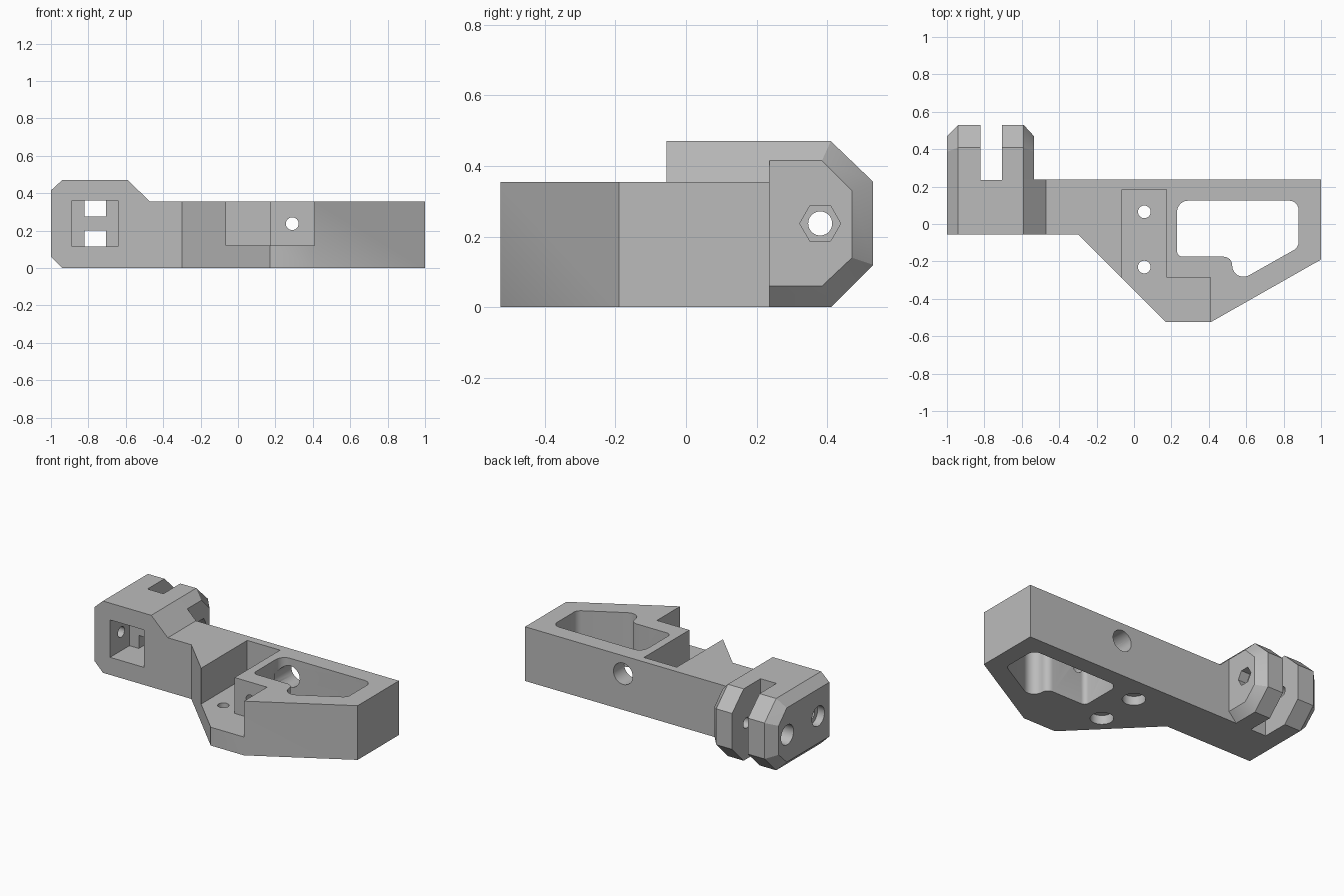
import bpy, bmesh, math
from mathutils import Vector, Matrix

cube = bpy.data.objects.get("Cube")
if cube:
    bpy.data.objects.remove(cube, do_unlink=True)

grey = bpy.data.materials.new("matte_grey")
grey.use_nodes = True
grey.diffuse_color = (0.5, 0.5, 0.5, 1)
grey.node_tree.nodes["Principled BSDF"].inputs["Base Color"].default_value = grey.diffuse_color


def make_object(name, bm):
    bmesh.ops.recalc_face_normals(bm, faces=bm.faces[:])
    mesh = bpy.data.meshes.new(name)
    bm.to_mesh(mesh)
    bm.free()
    mesh.materials.append(grey)
    obj = bpy.data.objects.new(name, mesh)
    bpy.context.collection.objects.link(obj)
    return obj


def prism(name, outline, low, high, axis="z"):
    """Extrude a 2D outline along z, or an (x, z) outline along y."""
    bm = bmesh.new()
    place = (lambda a, b: (a, b, low)) if axis == "z" else (lambda a, b: (a, low, b))
    face = bm.faces.new([bm.verts.new(place(a, b)) for a, b in outline])
    ext = bmesh.ops.extrude_face_region(bm, geom=[face])["geom"]
    shift = Vector((0, 0, high - low)) if axis == "z" else Vector((0, high - low, 0))
    bmesh.ops.translate(bm, vec=shift, verts=[g for g in ext if isinstance(g, bmesh.types.BMVert)])
    return make_object(name, bm)


def box(name, x, y, z):
    return prism(name, [(x[0], y[0]), (x[1], y[0]), (x[1], y[1]), (x[0], y[1])], *z)


def bore(name, axis, start, end, radius, centre, sides=32):
    """Round or hexagonal cutter along an axis; centre gives the other two coordinates."""
    bm = bmesh.new()
    bmesh.ops.create_cone(bm, cap_ends=True, segments=sides, radius1=radius,
                          radius2=radius, depth=end - start)
    mid = (start + end) / 2
    turn = {"x": Matrix.Rotation(math.pi / 2, 4, "Y"),
            "y": Matrix.Rotation(math.pi / 2, 4, "X"), "z": Matrix()}[axis]
    pos = list(centre)
    pos.insert("xyz".index(axis), mid)
    bmesh.ops.transform(bm, matrix=Matrix.Translation(pos) @ turn, verts=bm.verts)
    return make_object(name, bm)


def rounded(corners, steps=6):
    """Outline whose corners (x, y, radius) are replaced by arcs."""
    points = []
    for i, (x, y, r) in enumerate(corners):
        p = Vector((x, y))
        a = (Vector(corners[i - 1][:2]) - p).normalized()
        b = (Vector(corners[(i + 1) % len(corners)][:2]) - p).normalized()
        half = a.angle(b) / 2
        centre = p + (a + b).normalized() * r / math.sin(half)
        u = p + a * r / math.tan(half) - centre
        v = p + b * r / math.tan(half) - centre
        sweep = u.angle(v)
        for s in range(steps + 1):
            t = s / steps
            points.append(centre + (u * math.sin((1 - t) * sweep) + v * math.sin(t * sweep)) / math.sin(sweep))
    return [tuple(q) for q in points]


def combine(target, tool, operation):
    mod = target.modifiers.new(tool.name, "BOOLEAN")
    mod.operation = operation
    mod.solver = "EXACT"
    mod.object = tool
    bpy.context.view_layer.objects.active = target
    bpy.ops.object.modifier_apply(modifier=mod.name)
    bpy.data.objects.remove(tool, do_unlink=True)


# Main arm plate
FRONT, BACK, TOP = -0.055, 0.237, 0.355
bracket = prism("bracket_body", [(-0.8, FRONT), (-0.3, FRONT), (0.17, -0.525), (0.41, -0.525),
                                 (1, -0.19), (1, BACK), (-0.8, BACK)], 0, TOP)

# Raised shoulder sloping down to the arm
shoulder = prism("shoulder", [(-0.9, 0), (-0.47, 0), (-0.47, TOP), (-0.59, 0.47), (-0.9, 0.47)],
                 FRONT, BACK, "y")

# Chamfered clevis head, as the hull of a wide core and inset side faces
core = [(FRONT, 0), (0.41, 0), (0.53, 0.12), (0.53, TOP), (0.41, 0.47), (FRONT, 0.47)]
inset = [(FRONT, 0.06), (0.385, 0.06), (0.47, 0.14), (0.47, 0.33), (0.385, 0.415), (FRONT, 0.415)]
bm = bmesh.new()
for outline, sides in ((core, (-0.94, -0.59)), (inset, (-1, -0.535))):
    for x in sides:
        for y, z in outline:
            bm.verts.new((x, y, z))
bmesh.ops.convex_hull(bm, input=bm.verts[:])
bmesh.ops.dissolve_limit(bm, angle_limit=0.01, verts=bm.verts[:], edges=bm.edges[:])
head = make_object("clevis_head", bm)

for part in (shoulder, head):
    combine(bracket, part, "UNION")

MID = 0.237
cutters = [
    # Clevis slot and front pocket with two openings through to the slot
    box("clevis_slot", (-0.82, -0.705), (0.235, 0.7), (-0.1, 0.6)),
    box("front_pocket", (-0.888, -0.642), (-0.2, 0.145), (0.115, 0.36)),
    box("lower_opening", (-0.82, -0.705), (0.1, 0.3), (0.115, 0.2)),
    box("upper_opening", (-0.82, -0.705), (0.1, 0.3), (0.275, 0.36)),
    # Stepped mounting notch
    prism("mounting_notch", [(-0.063, 0.185), (0.175, 0.185), (0.175, -0.285), (0.41, -0.285),
                             (0.41, -0.7), (-0.063, -0.7)], 0.12, 0.6),
    # Rounded window through the arm
    prism("arm_window", rounded([(0.23, 0.125, 0.06), (0.88, 0.125, 0.05), (0.88, -0.125, 0.05),
                                 (0.525, -0.325, 0.06), (0.525, -0.175, 0.045),
                                 (0.23, -0.175, 0.03)]), -0.1, 0.6),
    # Pivot hole with round and hexagonal recesses
    bore("pivot_hole", "x", -1.1, -0.4, 0.034, (0.38, MID)),
    bore("pivot_bolt_recess", "x", -1.1, -0.92, 0.065, (0.38, MID)),
    bore("pivot_nut_recess", "x", -0.6, -0.4, 0.058, (0.38, MID), 6),
    # Side hole into the pocket
    bore("pocket_hole", "x", -1.1, -0.8, 0.034, (0.06, MID)),
    bore("pocket_bolt_recess", "x", -1.1, -0.95, 0.065, (0.06, MID)),
    # Holes through the window walls
    bore("front_wall_hole", "y", -0.4, -0.1, 0.034, (0.29, MID)),
    bore("back_wall_hole", "y", 0.05, 0.4, 0.07, (0.29, MID)),
]
# Mounting holes in the notch floor, widened from below
for y in (0.065, -0.23):
    cutters.append(bore("floor_hole", "z", -0.1, 0.2, 0.034, (0.055, y)))
    cutters.append(bore("floor_bolt_recess", "z", -0.1, 0.06, 0.07, (0.055, y)))

for cutter in cutters:
    combine(bracket, cutter, "DIFFERENCE")

bpy.ops.object.select_all(action="DESELECT")
bracket.select_set(True)
bpy.context.view_layer.objects.active = bracket
bpy.ops.object.shade_smooth_by_angle(angle=math.radians(30))
